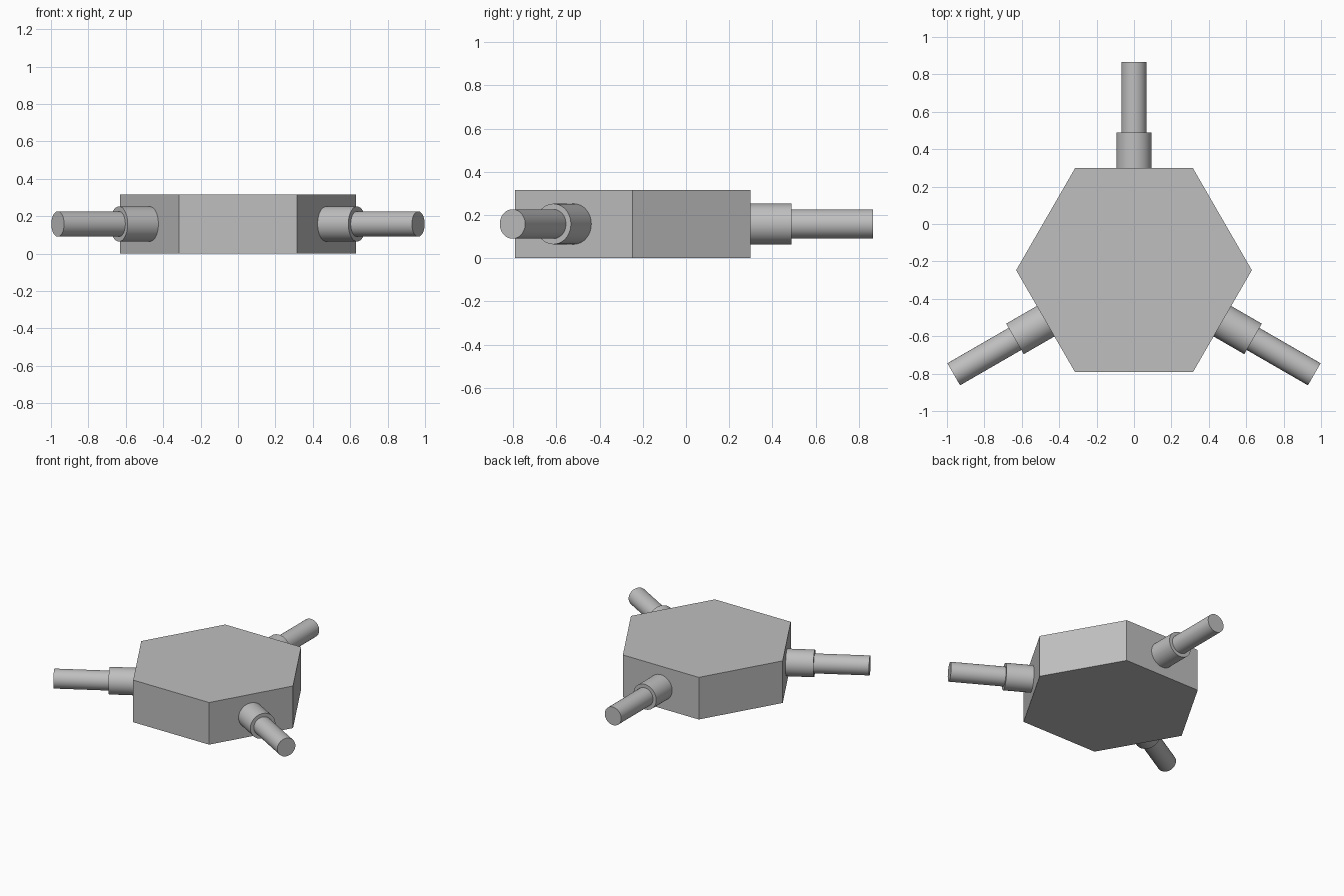
import bpy
import math
from mathutils import Matrix, Vector

if "Cube" in bpy.data.objects:
    bpy.data.objects.remove(bpy.data.objects["Cube"])

GREY = (0.52, 0.52, 0.52, 1.0)
HEIGHT = 0.316
HEX_RADIUS = 0.63
APOTHEM = HEX_RADIUS * math.cos(math.pi / 6)
CENTRE = Vector((0, -0.247, HEIGHT / 2))

grey = bpy.data.materials.new("plain_grey")
grey.use_nodes = True
grey.diffuse_color = GREY
grey.node_tree.nodes["Principled BSDF"].inputs["Base Color"].default_value = GREY


def arm_part(name, angle, start, end, radius):
    """Cylinder lying flat, pointing outward from the hub centre."""
    direction = Vector((math.cos(angle), math.sin(angle), 0))
    bpy.ops.mesh.primitive_cylinder_add(
        vertices=48, radius=radius, depth=end - start,
        location=CENTRE + direction * (start + end) / 2,
        rotation=direction.to_track_quat("Z", "Y").to_euler())
    part = bpy.context.object
    part.name = name
    part.data.materials.append(grey)
    bpy.ops.object.shade_smooth_by_angle(angle=math.radians(30))


# Hexagonal hub with corners on the x axis
bpy.ops.mesh.primitive_cylinder_add(vertices=6, radius=HEX_RADIUS, depth=HEIGHT, location=CENTRE)
hub = bpy.context.object
hub.name = "hexagonal_hub"
hub.data.transform(Matrix.Rotation(math.pi / 6, 4, "Z"))
hub.data.materials.append(grey)

# Three stepped arms on alternate sides
for side, degrees in (("back", 90), ("right", 210), ("left", 330)):
    angle = math.radians(degrees)
    arm_part(side + "_collar", angle, APOTHEM - 0.02, 0.735, 0.094)
    arm_part(side + "_rod", angle, 0.715, 1.113, 0.068)
